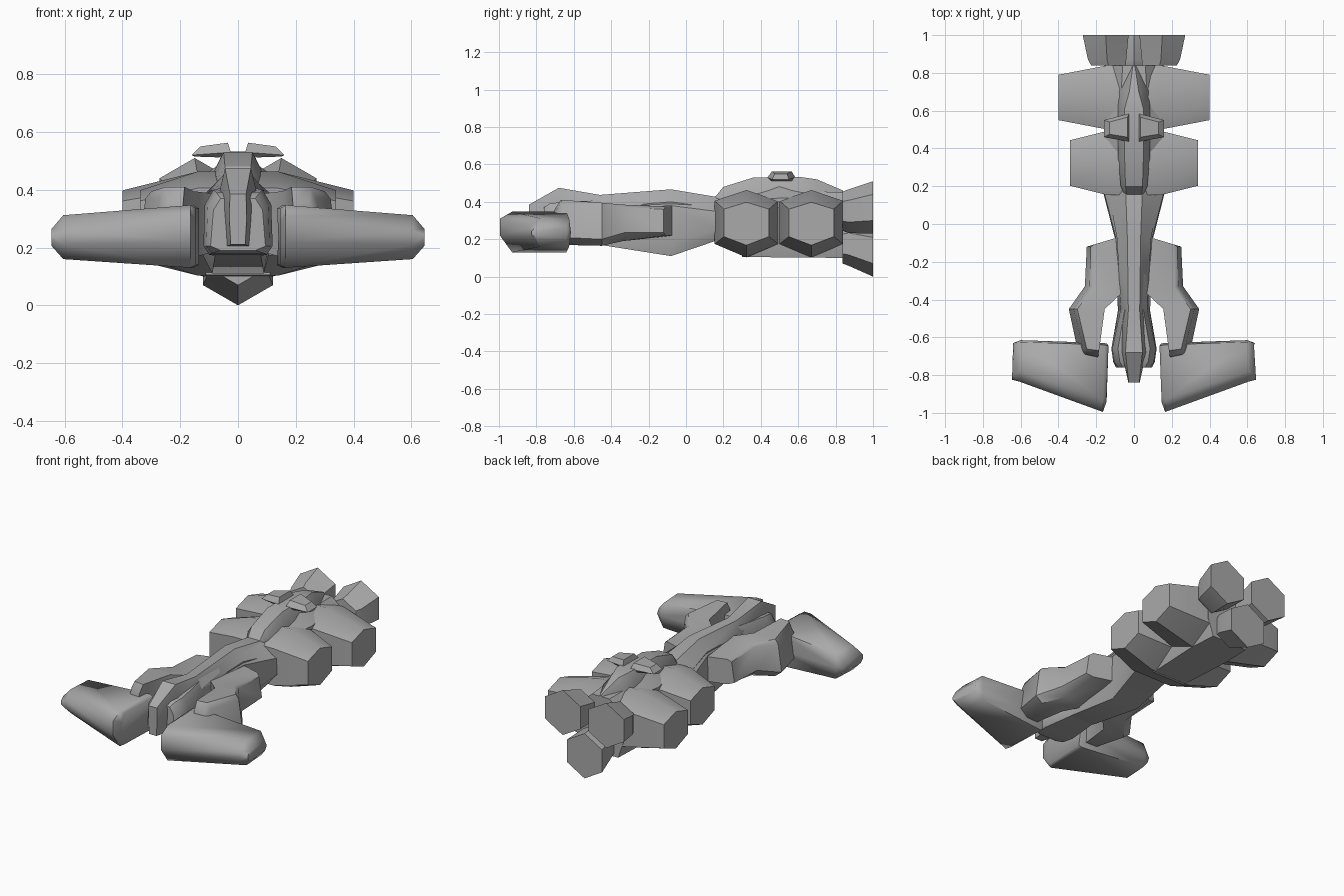
import bpy, bmesh, math

grey = bpy.data.materials.new("dark_grey")
grey.diffuse_color = (0.4, 0.4, 0.4, 1)


def loft(name, rings, mirror=False, smooth=32):
    """Skin a closed body through rings of points with capped ends."""
    bm = bmesh.new()
    vs = [[bm.verts.new(p) for p in r] for r in rings]
    n = len(rings[0])
    for a, b in zip(vs, vs[1:]):
        for i in range(n):
            j = (i + 1) % n
            bm.faces.new((a[i], a[j], b[j], b[i]))
    bm.faces.new(vs[0])
    bm.faces.new(vs[-1])
    bmesh.ops.recalc_face_normals(bm, faces=bm.faces)
    me = bpy.data.meshes.new(name)
    bm.to_mesh(me)
    bm.free()
    me.materials.append(grey)
    ob = bpy.data.objects.new(name, me)
    bpy.context.collection.objects.link(ob)
    bpy.ops.object.select_all(action='DESELECT')
    ob.select_set(True)
    bpy.context.view_layer.objects.active = ob
    bpy.ops.object.shade_smooth_by_angle(angle=math.radians(smooth))
    if mirror:
        m = ob.modifiers.new("mirror", 'MIRROR')
        m.use_mirror_merge = False
    return ob


def sym(y, half):
    """Left-right symmetric ring at y from a bottom-to-top half profile of (x, z)."""
    return [(x, y, z) for x, z in half] + [(-x, y, z) for x, z in reversed(half)]


# main hull: wide at the rear, thin waist
loft("main_hull", [
    sym(0.30, [(0.12, 0.16), (0.17, 0.25), (0.16, 0.36), (0.05, 0.43)]),
    sym(0.155, [(0.11, 0.19), (0.16, 0.25), (0.155, 0.35), (0.05, 0.42)]),
    sym(-0.08, [(0.09, 0.11), (0.10, 0.18), (0.095, 0.38), (0.04, 0.45)]),
    sym(-0.46, [(0.08, 0.17), (0.085, 0.21), (0.07, 0.37), (0.04, 0.42)]),
])
# swollen cheeks beside the nose
loft("nose_cheeks", [
    sym(-0.40, [(0.07, 0.17), (0.075, 0.21), (0.06, 0.36), (0.04, 0.41)]),
    sym(-0.66, [(0.10, 0.175), (0.12, 0.205), (0.115, 0.35), (0.085, 0.40)]),
    sym(-0.73, [(0.09, 0.18), (0.11, 0.205), (0.105, 0.34), (0.075, 0.39)]),
    sym(-0.76, [(0.06, 0.19), (0.095, 0.205), (0.085, 0.33), (0.06, 0.37)]),
])

# raised spine running from the nose to the rear
loft("spine_ridge", [
    sym(-0.84, [(0.025, 0.21), (0.03, 0.30), (0.028, 0.385)]),
    sym(-0.68, [(0.05, 0.20), (0.065, 0.39), (0.045, 0.475)]),
    sym(-0.46, [(0.05, 0.20), (0.07, 0.37), (0.03, 0.437)]),
    sym(-0.08, [(0.05, 0.20), (0.09, 0.40), (0.035, 0.467)]),
    sym(0.20, [(0.05, 0.20), (0.14, 0.36), (0.045, 0.42)]),
])

# two hexagonal cross drums
def drum(name, yc, length):
    rings = []
    for x, w, h in [(-length, .12, .115), (-.14, .17, .18), (.14, .17, .18), (length, .12, .115)]:
        rings.append([(x, yc + w * sx, 0.283 + h * sz) for sx, sz in
                      [(0, 1), (1, .68), (1, -.6), (0, -1), (-1, -.6), (-1, .68)]])
    return loft(name, rings, smooth=42)

drum("front_drum", 0.323, 0.34)
drum("rear_drum", 0.67, 0.40)
loft("drum_core", [
    sym(0.30, [(0.11, 0.105), (0.14, 0.20), (0.14, 0.37), (0.06, 0.45)]),
    sym(0.66, [(0.13, 0.102), (0.15, 0.20), (0.15, 0.37), (0.07, 0.458)]),
    sym(0.84, [(0.12, 0.10), (0.155, 0.20), (0.155, 0.37), (0.06, 0.45)]),
])

# three hexagonal thrusters
def thruster(name, x, z0, z1, mirror):
    ang = [math.pi / 6 + k * math.pi / 3 for k in range(6)]
    loft(name, [[(cx + r * math.cos(a), y, cz + r * math.sin(a)) for a in ang]
                for y, cx, cz, r in [(0.838, x * .9, z0, 0.105), (0.87, x * .95, z0, 0.117), (1.0, x, z1, 0.14)]],
         mirror)

thruster("upper_thruster", 0.15, 0.35, 0.37, True)
thruster("lower_thruster", 0.0, 0.175, 0.14, False)

# dorsal canopy with flank blisters
loft("dorsal_canopy", [
    sym(y, [(wb, 0.40), (wb, zs), (wt, zt)]) for y, wb, wt, zs, zt in [
        (0.155, 0.05, 0.04, 0.41, 0.425), (0.20, 0.07, 0.045, 0.44, 0.48),
        (0.36, 0.085, 0.05, 0.46, 0.53), (0.61, 0.085, 0.05, 0.46, 0.533),
        (0.70, 0.08, 0.025, 0.45, 0.52), (0.84, 0.012, 0.005, 0.44, 0.46)]])
loft("flank_blister", [
    [(xi, y, 0.40), (xo, y, 0.40), (xo, y, zo), (xi, y, zi)] for y, xi, xo, zo, zi in [
        (0.33, 0.08, 0.12, 0.41, 0.43), (0.50, 0.07, 0.16, 0.42, 0.485),
        (0.68, 0.06, 0.125, 0.42, 0.455)]], True)

# pair of small pods on the canopy
loft("top_pod", [
    [(0.065, .455, .512), (.15, .475, .515), (.15, .54, .515), (.065, .565, .512)],
    [(0.025, .435, .53), (.16, .46, .52), (.16, .55, .52), (.025, .585, .53)],
    [(0.035, .46, .563), (.13, .475, .55), (.13, .54, .55), (.035, .565, .563)]], True)

# bent side arms carrying the front wings
arm = []
for yi, yo, xi, xt, xo, zb, zl, zm, zt in [
        (-0.06, -0.12, 0.05, 0.21, 0.25, 0.22, 0.235, 0.36, 0.375),
        (-0.37, -0.33, 0.07, 0.215, 0.26, 0.19, 0.235, 0.37, 0.385),
        (-0.45, -0.45, 0.155, 0.30, 0.345, 0.165, 0.20, 0.37, 0.395),
        (-0.67, -0.66, 0.185, 0.25, 0.30, 0.17, 0.21, 0.37, 0.41),
        (-0.705, -0.69, 0.19, 0.245, 0.29, 0.19, 0.22, 0.33, 0.355)]:
    yt = yi + (yo - yi) * 0.8
    arm.append([(xi, yi, zb), (xt, yt, zb), (xo, yo, zl), (xt + .02, yo, zm), (xt, yt, zt), (xi, yi, zt)])
loft("side_arm", arm, True, 40)

# swept front wings with bevelled ends
def wing_ring(x, yf, yc, yb, zt, zb, zf):
    return [(x, yf, zf), (x, yc, zt), (x - .01, yb - .01, zt), (x - .005, yb, (zt + zb) / 2),
            (x - .01, yb - .01, zb), (x, yc, zb), (x, yf, (zf + zb) / 2)]

loft("front_wing", [
    wing_ring(0.145, -0.94, -0.91, -0.635, 0.335, 0.14, 0.29),
    wing_ring(0.165, -0.995, -0.93, -0.63, 0.347, 0.13, 0.31),
    wing_ring(0.605, -0.835, -0.78, -0.615, 0.312, 0.16, 0.26),
    wing_ring(0.645, -0.825, -0.80, -0.63, 0.265, 0.205, 0.245),
], True, 65)
